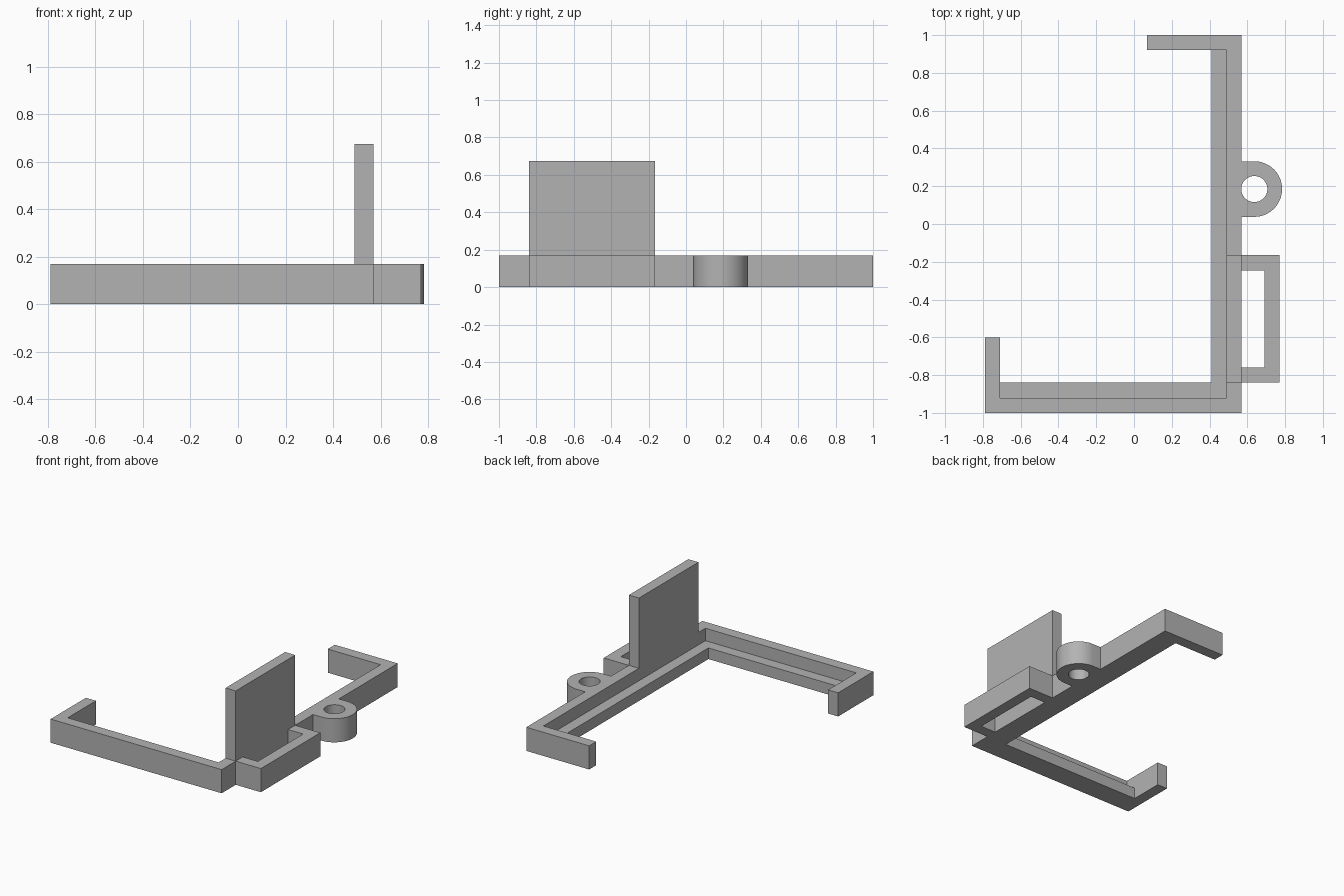
import bpy
import bmesh
from math import cos, sin, pi

cube = bpy.data.objects.get("Cube")
if cube:
    bpy.data.objects.remove(cube, do_unlink=True)

grey = bpy.data.materials.new("plain grey")
grey.use_nodes = True
colour = (0.45, 0.45, 0.45, 1)
grey.diffuse_color = colour
grey.node_tree.nodes["Principled BSDF"].inputs["Base Color"].default_value = colour

WALL = 0.08      # wall thickness
HEIGHT = 0.17    # height of the frame
OUT = 0.57       # outer face of the long wall
IN = OUT - WALL
LEFT = -0.79
FRONT, BACK = -1.0, 1.0


def prism(name, loops, z0, z1):
    """Extrude an outline, with optional hole outlines, from z0 to z1."""
    bm = bmesh.new()
    caps = ([], [])
    for loop in loops:
        rings = [[bm.verts.new((x, y, z)) for x, y in loop] for z in (z0, z1)]
        low, high = rings
        for i in range(len(loop)):
            j = (i + 1) % len(loop)
            side = bm.faces.new((low[i], low[j], high[j], high[i]))
            side.smooth = len(loop) > 20
            for cap, ring in zip(caps, rings):
                cap.append(bm.edges.get((ring[i], ring[j])))
    for cap in caps:
        bmesh.ops.triangle_fill(bm, use_beauty=True, edges=cap, normal=(0, 0, 1))
    bmesh.ops.recalc_face_normals(bm, faces=bm.faces)
    mesh = bpy.data.meshes.new(name)
    bm.to_mesh(mesh)
    bm.free()
    mesh.materials.append(grey)
    obj = bpy.data.objects.new(name, mesh)
    bpy.context.collection.objects.link(obj)
    return obj


def rect(x0, x1, y0, y1):
    return [(x0, y0), (x1, y0), (x1, y1), (x0, y1)]


def arc(cx, cy, r, start, end, steps):
    angles = [start + (end - start) * i / steps for i in range(steps + 1)]
    return [(cx + r * cos(a), cy + r * sin(a)) for a in angles]


# Frame: long wall, front wall and the two short return arms
prism("frame_wall", [[
    (LEFT, FRONT), (OUT, FRONT), (OUT, BACK), (0.07, BACK),
    (0.07, BACK - WALL), (IN, BACK - WALL), (IN, FRONT + WALL),
    (LEFT + WALL, FRONT + WALL), (LEFT + WALL, -0.6), (LEFT, -0.6)]], 0, HEIGHT)

# Low ledge along the inside of the long and front walls
prism("inner_ledge", [[
    (LEFT + WALL, FRONT + WALL), (IN, FRONT + WALL), (IN, BACK - WALL),
    (IN - WALL, BACK - WALL), (IN - WALL, FRONT + 2 * WALL),
    (LEFT + WALL, FRONT + 2 * WALL)]], 0, WALL)

# Upright plate on the long wall, with a loop bracket outside it
Y0, Y1 = FRONT + 2 * WALL, -0.165
prism("upright_plate", [rect(IN, OUT, Y0, Y1)], HEIGHT, 0.675)
prism("side_bracket", [[
    (OUT, Y0), (0.77, Y0), (0.77, Y1), (OUT, Y1), (OUT, Y1 - WALL),
    (0.77 - WALL, Y1 - WALL), (0.77 - WALL, Y0 + WALL), (OUT, Y0 + WALL)]], 0, HEIGHT)

# Rounded screw lug with a through hole
CX, CY, R = 0.637, 0.185, 0.147
outline = [(OUT, CY - R)] + arc(CX, CY, R, -pi / 2, pi / 2, 32) + [(OUT, CY + R)]
hole = arc(CX, CY, 0.069, 0, 2 * pi, 48)[:-1]
lug = prism("screw_lug", [outline, hole], 0, HEIGHT)
bpy.ops.object.select_all(action='DESELECT')
bpy.context.view_layer.objects.active = lug
lug.select_set(True)
bpy.ops.object.shade_smooth_by_angle(angle=pi / 6)
